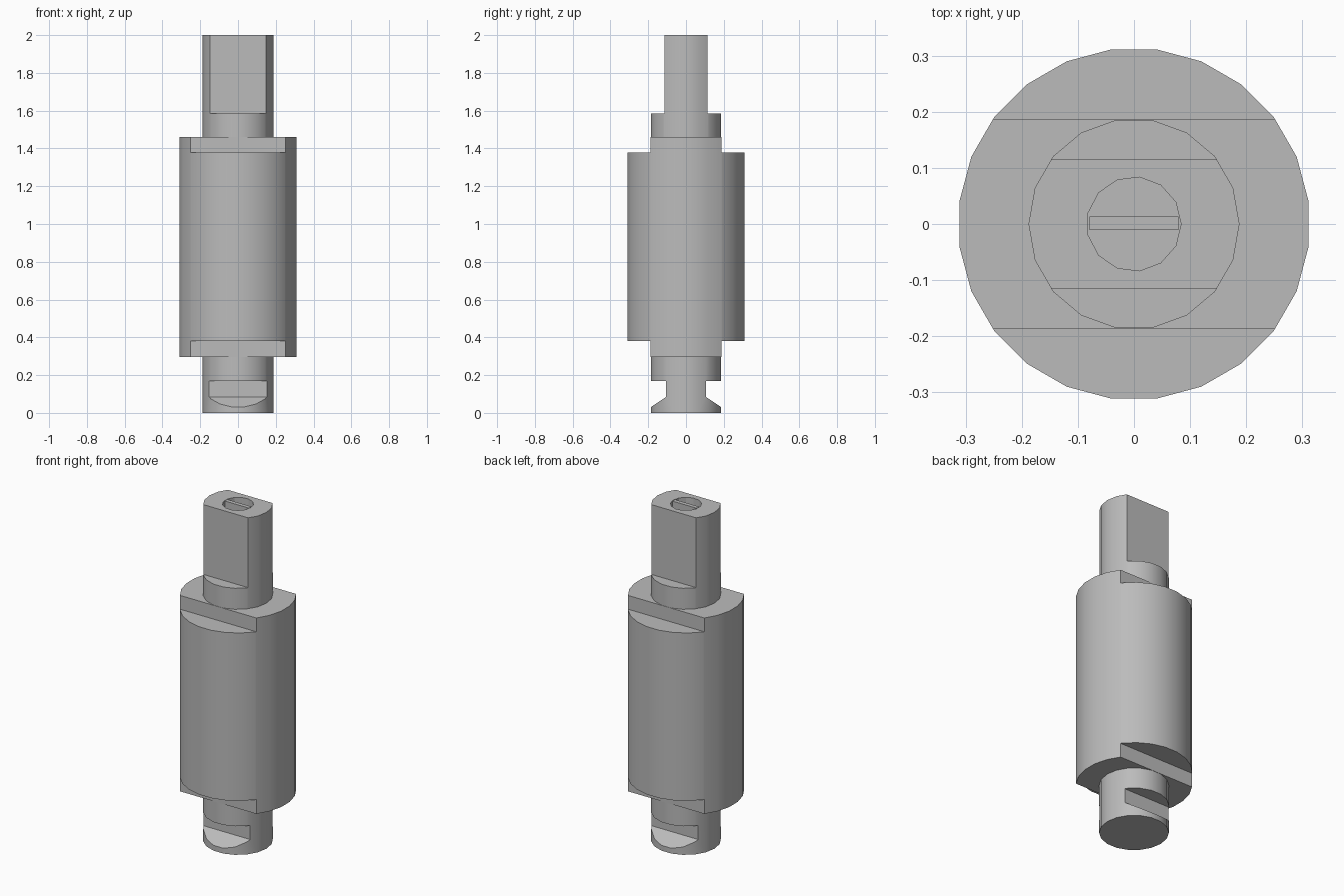
import bpy
import math

old = bpy.data.objects.get("Cube")
if old:
    bpy.data.objects.remove(old, do_unlink=True)

steel = bpy.data.materials.new("steel grey")
steel.use_nodes = True
GREY = (0.5, 0.5, 0.5, 1)
steel.diffuse_color = GREY
steel.node_tree.nodes["Principled BSDF"].inputs["Base Color"].default_value = GREY


def cylinder(name, sides, radius, low, high, turn=0.0):
    """Upright cylinder whose first corner lies on +x, turned by an angle."""
    ring = [(radius * math.cos(turn + math.tau * i / sides),
             radius * math.sin(turn + math.tau * i / sides)) for i in range(sides)]
    verts = [(x, y, z) for z in (low, high) for x, y in ring]
    faces = [tuple(reversed(range(sides))), tuple(range(sides, 2 * sides))]
    for i in range(sides):
        j = (i + 1) % sides
        faces.append((i, j, j + sides, i + sides))
    return make(name, verts, faces)


def prism(name, outline, half_width):
    """Extrude a counter-clockwise (y, z) outline along x."""
    n = len(outline)
    verts = [(x, y, z) for x in (-half_width, half_width) for y, z in outline]
    faces = [tuple(reversed(range(n))), tuple(range(n, 2 * n))]
    for i in range(n):
        j = (i + 1) % n
        faces.append((i, j, j + n, i + n))
    return make(name, verts, faces)


def make(name, verts, faces):
    mesh = bpy.data.meshes.new(name)
    mesh.from_pydata(verts, [], faces)
    mesh.materials.append(steel)
    obj = bpy.data.objects.new(name, mesh)
    bpy.context.collection.objects.link(obj)
    return obj


def cut(obj, cutter):
    mod = obj.modifiers.new("cut", "BOOLEAN")
    mod.operation = "DIFFERENCE"
    mod.solver = "EXACT"
    mod.object = cutter
    bpy.context.view_layer.objects.active = obj
    bpy.ops.object.modifier_apply(modifier=mod.name)
    bpy.data.objects.remove(cutter, do_unlink=True)


def cut_both_sides(obj, outline):
    """Cut a (y, z) outline from the back and its mirror image from the front."""
    cut(obj, prism("cutter", outline, 0.5))
    cut(obj, prism("cutter", [(-y, z) for y, z in reversed(outline)], 0.5))


def step(y, low, high):
    return [(y, low), (0.5, low), (0.5, high), (y, high)]


# Thick barrel with flats milled at both ends
barrel = cylinder("barrel", 24, 0.3137, 0.295, 1.46, math.pi / 24)
cut_both_sides(barrel, step(0.187, 1.378, 1.6))
cut_both_sides(barrel, step(0.187, 0.2, 0.38))

# Shaft with top flats, sloped lower notches and an end bore
shaft = cylinder("shaft", 18, 0.188, 0, 2)
cut_both_sides(shaft, step(0.115, 1.585, 2.1))
cut_both_sides(shaft, [(0.105, 0.085), (0.27, -0.025), (0.27, 0.17), (0.105, 0.17)])
cut(shaft, cylinder("cutter", 13, 0.084, 1.85, 2.1))

# Thin web across the bore
web = prism("bore_web", [(-0.011, 1.84), (0.013, 1.84), (0.013, 2), (-0.011, 2)], 0.079)

# Smooth the round sides only
for obj in (barrel, shaft):
    bpy.ops.object.select_all(action="DESELECT")
    obj.select_set(True)
    bpy.context.view_layer.objects.active = obj
    bpy.ops.object.shade_smooth_by_angle(angle=math.radians(25))
